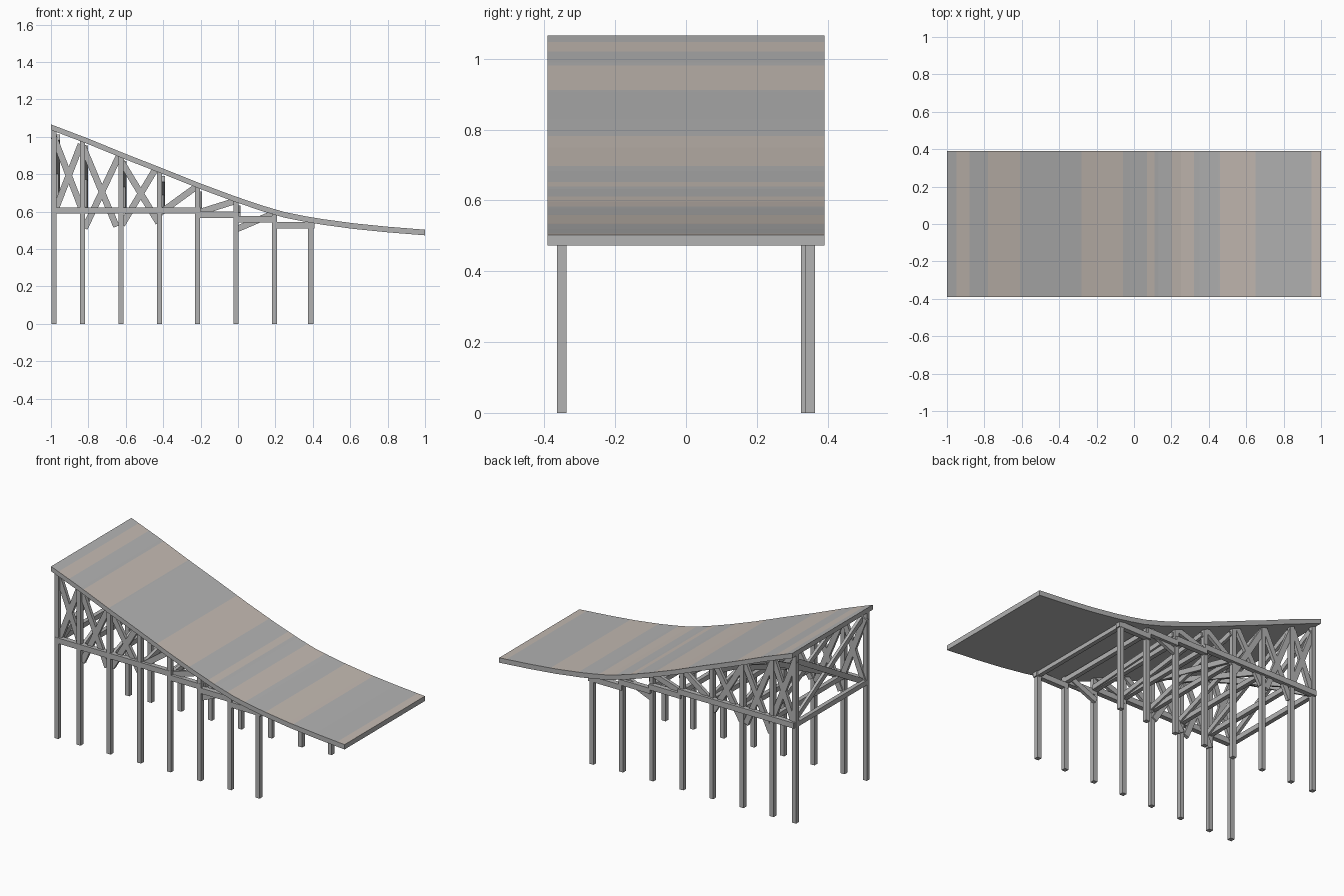
import bpy, bmesh
from mathutils import Vector, Matrix

if "Cube" in bpy.data.objects:
    bpy.data.objects.remove(bpy.data.objects["Cube"])

TOP = [(-1, 1.066), (-0.8, 0.99), (-0.6, 0.908), (-0.4, 0.83), (-0.2, 0.75), (-0.02, 0.683),
       (0.13, 0.632), (0.25, 0.597), (0.35, 0.577), (0.45, 0.56), (0.62, 0.537), (0.8, 0.519), (1, 0.503)]
THICK = 0.03


def material(name, rgb):
    m = bpy.data.materials.new(name)
    m.diffuse_color = (*rgb, 1)
    m.use_nodes = True
    m.node_tree.nodes["Principled BSDF"].inputs["Base Color"].default_value = m.diffuse_color
    return m


GREY = material("weathered_grey", (0.45, 0.45, 0.45))
TAN = material("weathered_tan", (0.55, 0.49, 0.445))


def add_object(name, bm, mats):
    bmesh.ops.recalc_face_normals(bm, faces=bm.faces)
    me = bpy.data.meshes.new(name)
    bm.to_mesh(me)
    bm.free()
    for m in mats:
        me.materials.append(m)
    bpy.context.collection.objects.link(bpy.data.objects.new(name, me))


def deck_under(x):
    for (x0, z0), (x1, z1) in zip(TOP, TOP[1:]):
        if x <= x1:
            return z0 + (z1 - z0) * (x - x0) / (x1 - x0) - THICK


def beam(name, a, b, w, d, side=(0, 1, 0)):
    """Square timber from a to b; d is measured along 'side', w across it."""
    a, b, s = Vector(a), Vector(b), Vector(side)
    u = (b - a).normalized().cross(s).normalized()
    bm = bmesh.new()
    bmesh.ops.create_cube(bm, size=1)
    m = Matrix((u * w, s * d, b - a)).transposed().to_4x4()
    m.translation = (a + b) / 2
    bmesh.ops.transform(bm, matrix=m, verts=bm.verts)
    add_object(name, bm, [GREY])


# curved deck: side profile extruded across y, then cut into weathered bands
BANDS = [(-0.95, -0.88), (-0.78, -0.61), (-0.28, -0.06), (0.07, 0.11), (0.2, 0.32), (0.46, 0.65), (0.95, 1.01)]
bm = bmesh.new()
profile = TOP + [(x, z - THICK) for x, z in reversed(TOP)]
face = bm.faces.new([bm.verts.new((x, -0.391, z)) for x, z in profile])
ext = bmesh.ops.extrude_face_region(bm, geom=[face])
bmesh.ops.translate(bm, vec=(0, 0.782, 0), verts=[v for v in ext["geom"] if isinstance(v, bmesh.types.BMVert)])
bmesh.ops.recalc_face_normals(bm, faces=bm.faces)
for x in [e for band in BANDS for e in band]:
    bmesh.ops.bisect_plane(bm, geom=bm.verts[:] + bm.edges[:] + bm.faces[:], plane_co=(x, 0, 0), plane_no=(1, 0, 0))
for f in bm.faces:
    cx = f.calc_center_median().x
    f.material_index = int(f.normal.z > 0.5 and any(a < cx < b for a, b in BANDS))
add_object("ramp_deck", bm, [GREY, TAN])

POSTS = [-0.983, -0.831, -0.626, -0.419, -0.216, -0.01, 0.196, 0.389]
TIE_Z = [0.605, 0.605, 0.605, 0.605, 0.605, 0.58, 0.558, 0.528]

# side frames: posts, stepped rails and braces
BRACES = [((-0.985, 1.0), (-0.83, 0.6)), ((-0.98, 0.6), (-0.84, 0.96)),
          ((-0.83, 0.95), (-0.65, 0.52)), ((-0.82, 0.51), (-0.635, 0.9)),
          ((-0.625, 0.87), (-0.425, 0.54)), ((-0.62, 0.53), (-0.44, 0.83)),
          ((-0.42, 0.59), (-0.22, 0.735)), ((-0.21, 0.595), (-0.01, 0.658)),
          ((-0.01, 0.505), (0.19, 0.59))]
RAILS = [(-0.99, -0.2, 0.606), (-0.217, 0.0, 0.582), (-0.01, 0.205, 0.558), (0.185, 0.41, 0.526)]
for s, tag in ((-1, "front"), (1, "back")):
    y = s * 0.351
    for x in POSTS:
        yp = 0.339 if s > 0 and x < 0.3 else y
        beam(f"{tag}_post", (x, yp, 0), (x, yp, deck_under(x) + 0.01), 0.027, 0.027)
    for x0, x1, z in RAILS:
        beam(f"{tag}_rail", (x0, y, z), (x1, y, z), 0.034, 0.03)
    for (x0, z0), (x1, z1) in BRACES:
        beam(f"{tag}_brace", (x0, y - s * 0.012, z0), (x1, y - s * 0.012, z1), 0.034, 0.02)

# cross ties between post pairs, with X braces on the tall frames
for i, (x, z) in enumerate(zip(POSTS, TIE_Z)):
    beam("cross_tie", (x, -0.35, z), (x, 0.35, z), 0.03, 0.026, (1, 0, 0))
    top = deck_under(x + 0.02) - 0.025
    if i < 4:
        for s in (-1, 1):
            xb = x + 0.018 - s * 0.003
            beam("cross_brace", (xb, -0.34 * s, z), (xb, 0.34 * s, top), 0.032, 0.018, (1, 0, 0))
    elif i < 6:
        beam("cross_brace", (x + 0.015, -0.34, z), (x + 0.015, 0.34, top), 0.03, 0.018, (1, 0, 0))
